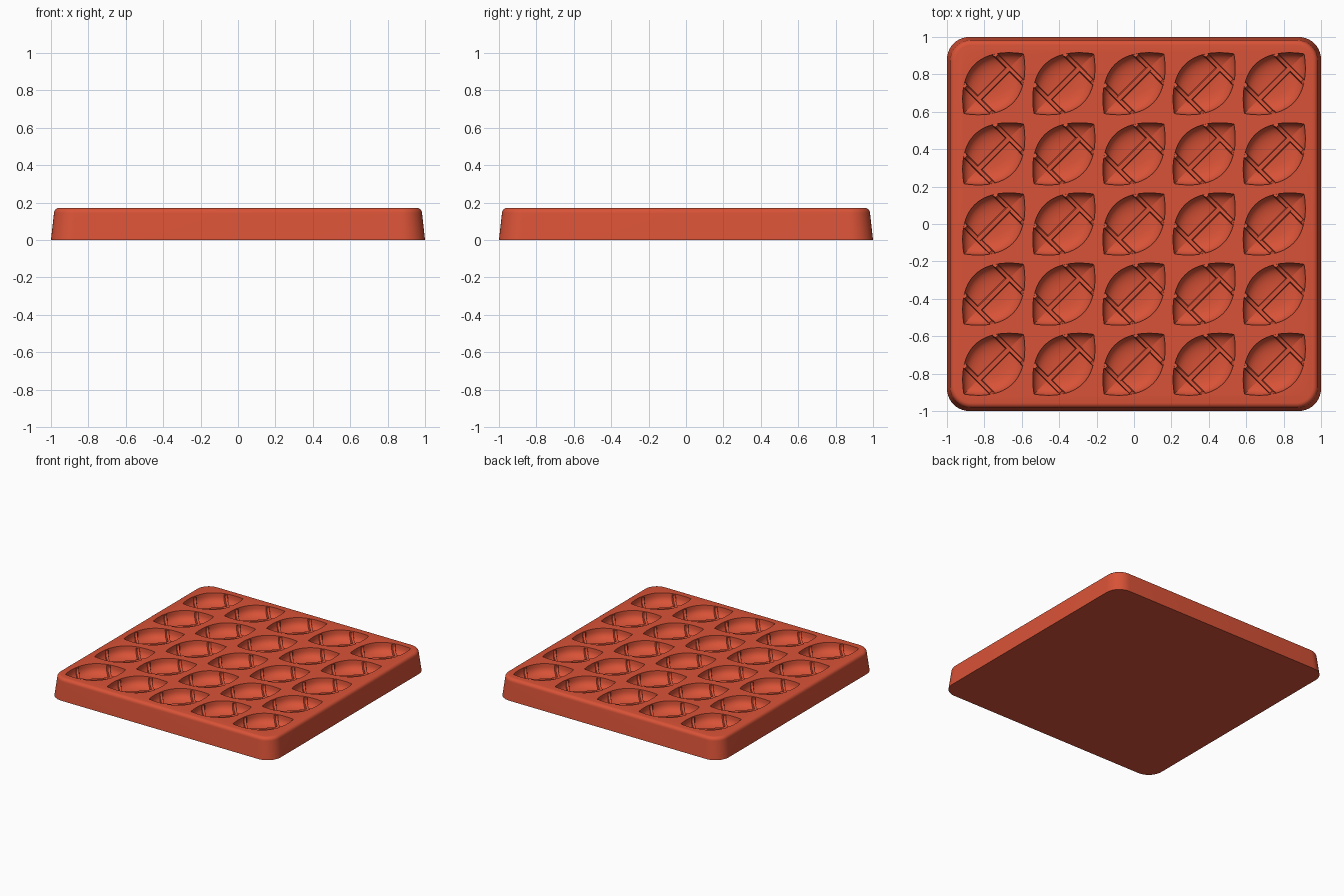
import bpy, bmesh, math
from mathutils import Matrix, Vector

cube = bpy.data.objects.get("Cube")
if cube:
    bpy.data.objects.remove(cube, do_unlink=True)

TOP = 0.172            # tray height
A, B, D = 0.225, 0.145, 0.088   # cavity half length, half width, depth
N = 3                  # how boxy the cavity floor is
PITCH = 0.375
RIB = 0.03

mat = bpy.data.materials.new("brick red silicone")
mat.use_nodes = True
colour = (0.69, 0.085, 0.038, 1)
mat.diffuse_color = colour
bsdf = mat.node_tree.nodes["Principled BSDF"]
bsdf.inputs["Base Color"].default_value = colour
bsdf.inputs["Roughness"].default_value = 0.6


def loft(bm, rings, matrix=Matrix()):
    """Skin closed rings of points in order and cap both ends."""
    rows = [[bm.verts.new(matrix @ Vector(p)) for p in r] for r in rings]
    for lo, hi in zip(rows, rows[1:]):
        for i in range(len(lo)):
            j = (i + 1) % len(lo)
            bm.faces.new((lo[i], lo[j], hi[j], hi[i]))
    bm.faces.new(rows[0][::-1])
    bm.faces.new(rows[-1])


def finish(bm, name):
    bmesh.ops.recalc_face_normals(bm, faces=bm.faces)
    mesh = bpy.data.meshes.new(name)
    bm.to_mesh(mesh)
    bm.free()
    mesh.materials.append(mat)
    obj = bpy.data.objects.new(name, mesh)
    bpy.context.collection.objects.link(obj)
    return obj


def activate(obj):
    bpy.ops.object.select_all(action='DESELECT')
    obj.select_set(True)
    bpy.context.view_layer.objects.active = obj


def rounded_square(half, z, radius):
    ring = []
    for k in range(4):
        base = math.pi / 4 + k * math.pi / 2
        cx = math.copysign(half - radius, math.cos(base))
        cy = math.copysign(half - radius, math.sin(base))
        for i in range(11):
            a = k * math.pi / 2 + i * math.pi / 20
            ring.append((cx + radius * math.cos(a), cy + radius * math.sin(a), z))
    return ring


def lens(s, z, count=64):
    """Pointed oval outline, scaled by s."""
    ring = []
    for i in range(count):
        a = 2 * math.pi * i / count
        v = math.copysign(abs(math.sin(a)) ** 1.9, math.sin(a))
        ring.append((s * A * math.cos(a), s * B * v, z))
    return ring


def depth(u, v):
    """Cavity depth below the tray top at a point."""
    s = (abs(v) + math.sqrt(v * v + (2 * B * u / A) ** 2)) / (2 * B)
    return D * max(0, 1 - s ** N) ** (1 / N)


# Cavity positions, each turned along the diagonal
places = [Matrix.Translation(((i - 2) * PITCH, (j - 2) * PITCH, TOP))
          @ Matrix.Rotation(math.pi / 4, 4, 'Z')
          for i in range(5) for j in range(5)]

# Tray body with sloping sides and rounded upper edge
bm = bmesh.new()
R = 0.028
rings = [rounded_square(1, 0, 0.12)]
for i in range(7):
    a = math.pi / 2 * i / 6
    rings.append(rounded_square(0.984 - R * (1 - math.cos(a)),
                                TOP - R + R * math.sin(a),
                                0.115 - R * (1 - math.cos(a))))
loft(bm, rings)
tray = finish(bm, "tray")

# Cavities cut into the tray
bm = bmesh.new()
steps = [math.pi / 2 * i / 10 for i in range(10)]
for m in places:
    shells = [lens(1, 0.04)]
    for a in steps:
        s = math.cos(a) ** (2 / N)
        shells.append(lens(s, -D * math.sin(a) ** (2 / N)))
    loft(bm, shells, m)
cutter = finish(bm, "cavity_cutter")
cutter.hide_render = True
mod = tray.modifiers.new("cavities", 'BOOLEAN')
mod.operation = 'DIFFERENCE'
mod.solver = 'EXACT'
mod.object = cutter
activate(tray)
bpy.ops.object.modifier_apply(modifier=mod.name)
bpy.data.objects.remove(cutter, do_unlink=True)
bpy.ops.object.shade_smooth_by_angle(angle=math.radians(35))


# Raised ribs lining each cavity
def cross_rib(u):
    half = B * (1 - (u / A) ** 2)
    rings = []
    for i in range(21):
        v = half * math.sin(math.pi / 2 * (i / 10 - 1))
        d = depth(u, v)
        w, t = 0.015, 0.009
        out, inn = (v * 1.06, -d - 0.008), (v * 0.88, -d * 0.68 - 0.002)
        rings.append([(u - w, *out), (u + w, *out), (u + t, *inn), (u - t, *inn)])
    return rings


def lace_rib():
    rings = []
    for i in range(13):
        u = 0.115 * (i / 6 - 1)
        d = depth(u, 0)
        w, t = 0.018, 0.012
        rings.append([(u, -w, -d - 0.008), (u, w, -d - 0.008),
                      (u, t, -d + RIB), (u, -t, -d + RIB)])
    return rings


for name, parts in (("stripe_ribs", [cross_rib(-0.117), cross_rib(0.117)]),
                    ("lace_ribs", [lace_rib()])):
    bm = bmesh.new()
    for m in places:
        for rings in parts:
            loft(bm, rings, m)
    activate(finish(bm, name))
    bpy.ops.object.shade_smooth_by_angle(angle=math.radians(35))
